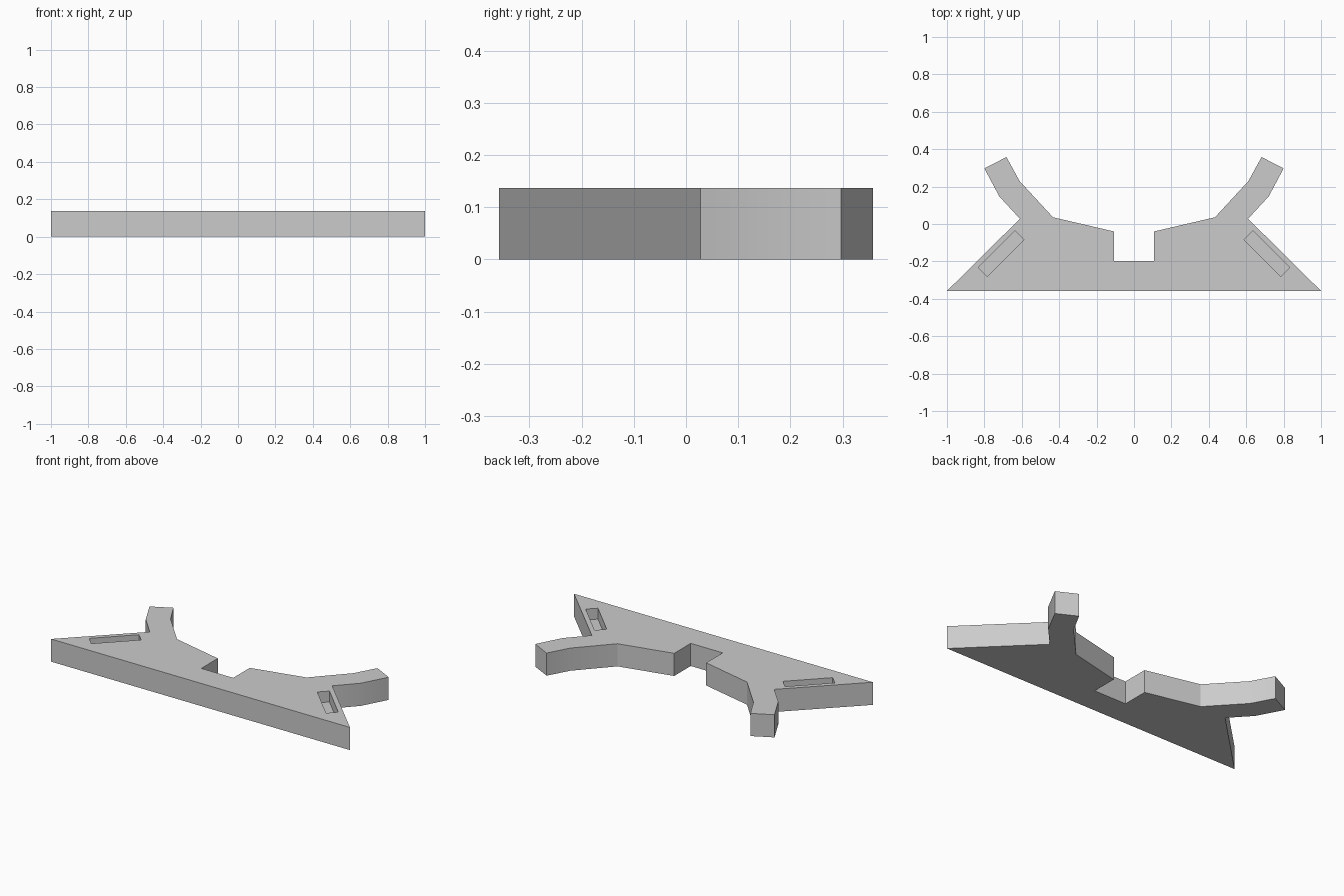
import bpy, bmesh, math
from mathutils import Matrix

cube = bpy.data.objects.get("Cube")
if cube:
    bpy.data.objects.remove(cube, do_unlink=True)

HEIGHT = 0.137
SLOT_DEPTH = 0.066

grey = bpy.data.materials.new("light grey")
grey.use_nodes = True
grey.diffuse_color = (0.6, 0.6, 0.6, 1)
grey.node_tree.nodes["Principled BSDF"].inputs["Base Color"].default_value = (0.6, 0.6, 0.6, 1)


def make_object(name, bm):
    bmesh.ops.recalc_face_normals(bm, faces=bm.faces)
    mesh = bpy.data.meshes.new(name)
    bm.to_mesh(mesh)
    bm.free()
    mesh.materials.append(grey)
    obj = bpy.data.objects.new(name, mesh)
    bpy.context.collection.objects.link(obj)
    return obj


# Half outline from the centre notch, around the arm, to the base corner
half = [(0.107, -0.198), (0.107, -0.04), (0.433, 0.036), (0.612, 0.23),
        (0.682, 0.358), (0.80, 0.297), (0.72, 0.147), (0.61, 0.028), (1.0, -0.358)]
outline = half + [(-x, y) for x, y in reversed(half)]

# Flat bracket plate
bm = bmesh.new()
face = bm.faces.new([bm.verts.new((x, y, 0)) for x, y in outline])
side = bmesh.ops.extrude_face_region(bm, geom=[face])
top = [v for v in side["geom"] if isinstance(v, bmesh.types.BMVert)]
bmesh.ops.translate(bm, verts=top, vec=(0, 0, HEIGHT))
plate = make_object("bracket_plate", bm)

# Blind slots along the two slanted edges
for name, s in (("left_slot_cutter", 1), ("right_slot_cutter", -1)):
    bm = bmesh.new()
    place = (Matrix.Translation((s * 0.711, -0.158, HEIGHT))
             @ Matrix.Rotation(-s * math.pi / 4, 4, "Z")
             @ Matrix.Diagonal((0.277, 0.068, 2 * SLOT_DEPTH, 1)))
    bmesh.ops.create_cube(bm, size=1, matrix=place)
    cutter = make_object(name, bm)
    cutter.hide_render = True
    cutter.hide_viewport = True
    cut = plate.modifiers.new(name, "BOOLEAN")
    cut.operation = "DIFFERENCE"
    cut.solver = "EXACT"
    cut.object = cutter

# Apply the cuts, then drop the cutters
bpy.context.view_layer.update()
graph = bpy.context.evaluated_depsgraph_get()
cut_mesh = bpy.data.meshes.new_from_object(plate.evaluated_get(graph))
plate.modifiers.clear()
plate.data = cut_mesh
for name in ("left_slot_cutter", "right_slot_cutter"):
    bpy.data.objects.remove(bpy.data.objects[name], do_unlink=True)

# Soft shading only across the gentle arm bends
bpy.ops.object.select_all(action="DESELECT")
plate.select_set(True)
bpy.context.view_layer.objects.active = plate
bpy.ops.object.shade_smooth_by_angle(angle=math.radians(30))
